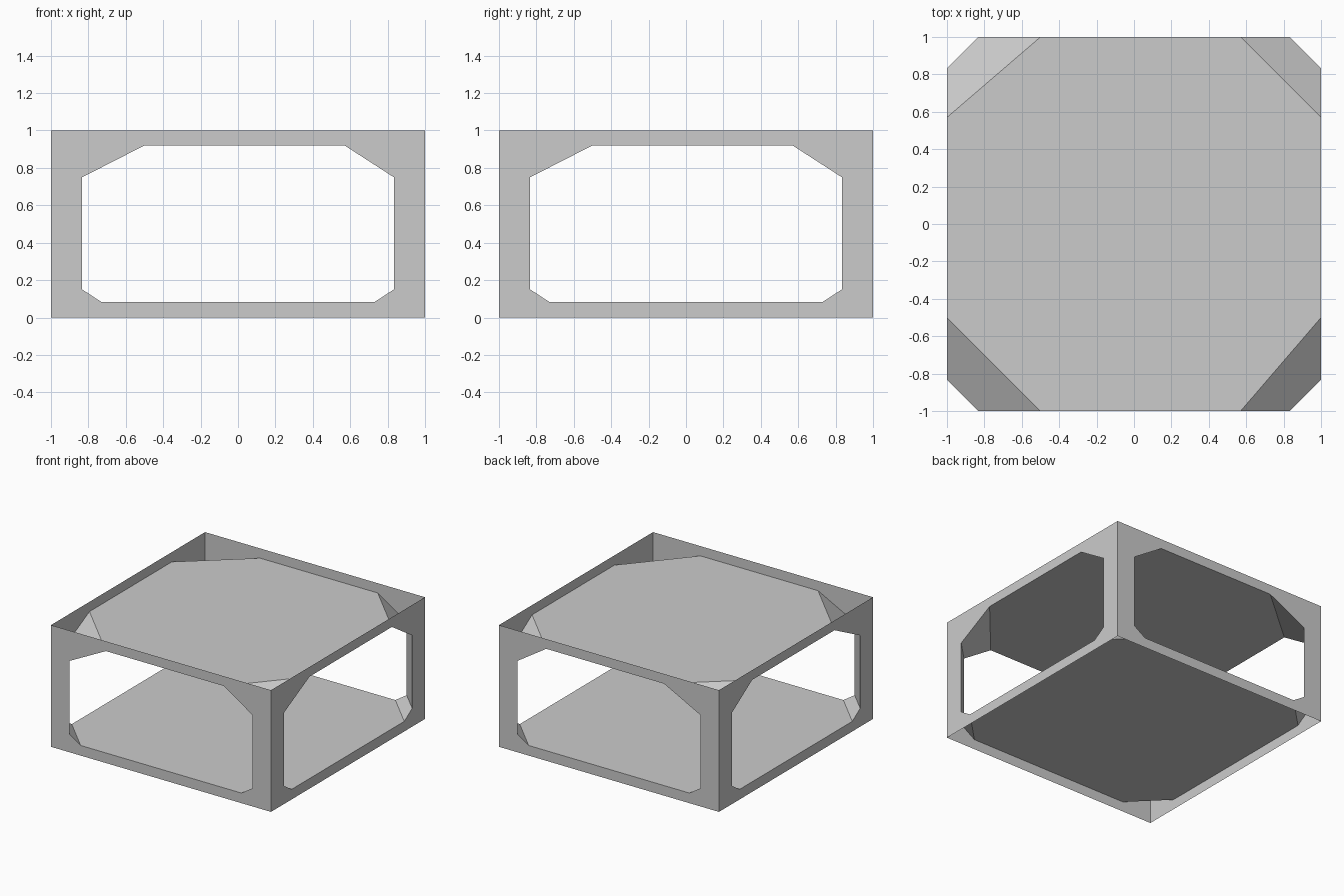
import bpy, bmesh

if "Cube" in bpy.data.objects:
    bpy.data.objects.remove(bpy.data.objects["Cube"])

# Opening profile, bottom to top: (z, low end, high end) along every side
LEVELS = [(0.083, -0.73, 0.73), (0.15, -0.833, 0.833),
          (0.75, -0.833, 0.833), (0.92, -0.50, 0.57)]


def ring(z, lo, hi):
    """Eight-sided loop: front, right, back and left edges plus cut corners."""
    return [(lo, -1, z), (hi, -1, z), (1, lo, z), (1, hi, z),
            (hi, 1, z), (lo, 1, z), (-1, hi, z), (-1, lo, z)]


def make(name, polys):
    bm = bmesh.new()
    for poly in polys:
        bm.faces.new([bm.verts.new(p) for p in poly])
    bmesh.ops.remove_doubles(bm, verts=bm.verts, dist=1e-5)
    mesh = bpy.data.meshes.new(name)
    bm.to_mesh(mesh)
    bm.free()
    obj = bpy.data.objects.new(name, mesh)
    bpy.context.collection.objects.link(obj)
    return obj


rings = [ring(*level) for level in LEVELS]
corners = [(-1, -1), (1, -1), (1, 1), (-1, 1)]

# Thin outer walls, each with an eight-sided opening
for i, side in enumerate(("front", "right", "back", "left")):
    a = [r[2 * i] for r in rings]
    b = [r[2 * i + 1] for r in rings]
    a0, a1 = [(*corners[i], z) for z in (0, 1)]
    b0, b1 = [(*corners[(i + 1) % 4], z) for z in (0, 1)]
    make(side + "_wall", [
        [a0, b0, b[0], a[0]],
        [a[3], b[3], b1, a1],
        [a0, *a, a1],
        [b0, b1, *reversed(b)],
    ])

# Recessed floor and ceiling plates
make("floor_plate", [rings[0]])
make("ceiling_plate", [rings[3][::-1]])

# Corner posts: lower slope, upright face and upper slope across each corner
for i in range(4):
    p, q = 2 * i + 1, (2 * i + 2) % 8
    make(f"corner_post_{i + 1}",
         [[lo[q], lo[p], hi[p], hi[q]] for lo, hi in zip(rings, rings[1:])])
